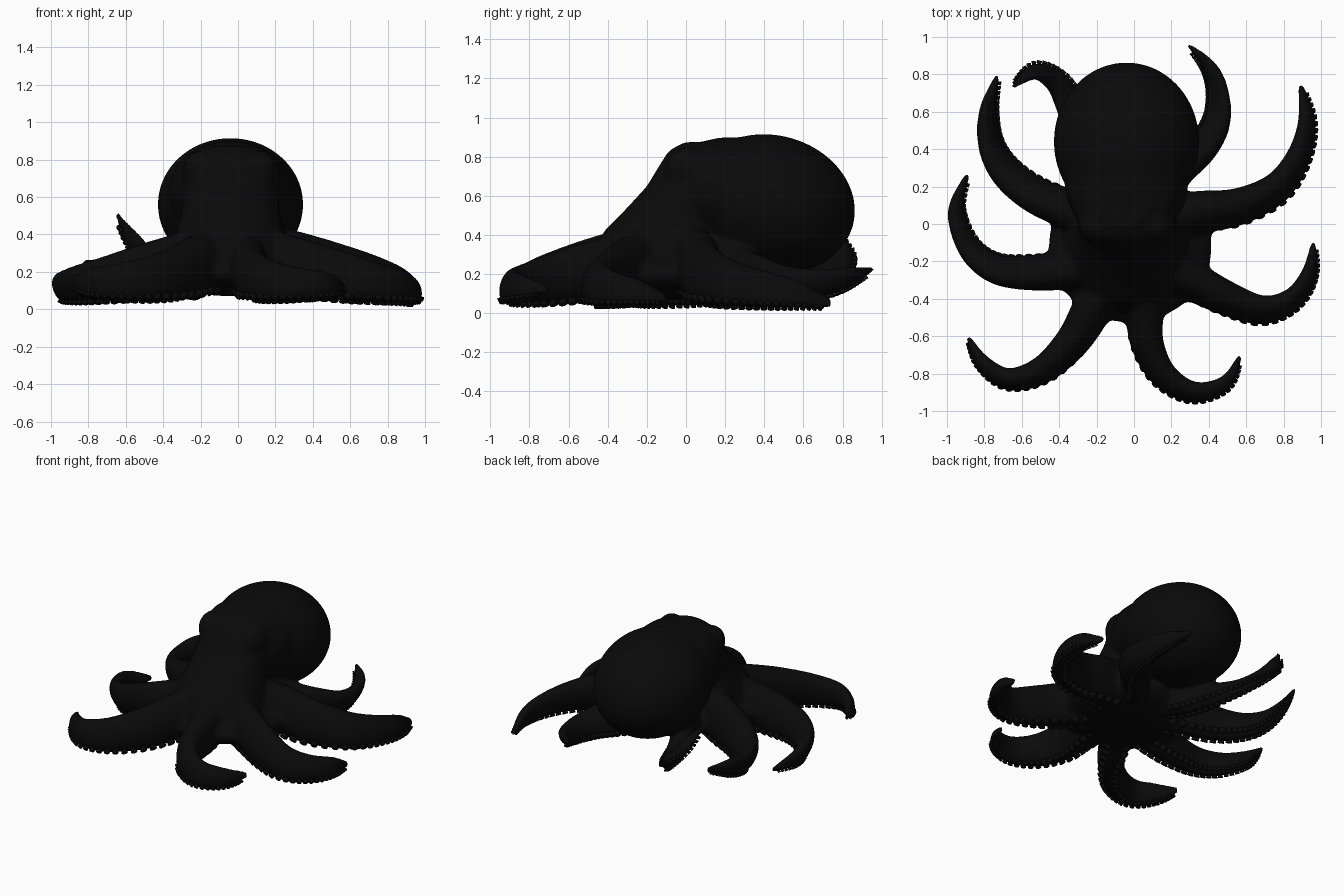
import bpy, bmesh, math
from mathutils import Vector, Matrix

cube = bpy.data.objects.get("Cube")
if cube:
    bpy.data.objects.remove(cube, do_unlink=True)

skin = bpy.data.materials.new("black_skin")
skin.use_nodes = True
COLOUR = (0.003, 0.003, 0.003, 1)
skin.diffuse_color = COLOUR
shader = skin.node_tree.nodes["Principled BSDF"]
shader.inputs["Base Color"].default_value = COLOUR
shader.inputs["Roughness"].default_value = 0.8

MID_X = -0.04
UP = Vector((0, 0, 1))


def make_object(name, bm):
    bmesh.ops.recalc_face_normals(bm, faces=bm.faces)
    for face in bm.faces:
        face.smooth = True
    mesh = bpy.data.meshes.new(name)
    bm.to_mesh(mesh)
    bm.free()
    mesh.materials.append(skin)
    obj = bpy.data.objects.new(name, mesh)
    bpy.context.collection.objects.link(obj)
    return obj


def loft(bm, rings):
    loops = [[bm.verts.new(p) for p in ring] for ring in rings]
    for a, b in zip(loops, loops[1:]):
        for i in range(len(a)):
            j = (i + 1) % len(a)
            bm.faces.new((a[i], a[j], b[j], b[i]))
    bm.faces.new(loops[0][::-1])
    bm.faces.new(loops[-1])


def ellipse(centre, u, v, sides=24):
    angles = [math.tau * i / sides for i in range(sides)]
    return [centre + u * math.cos(a) + v * math.sin(a) for a in angles]


def ellipsoid(bm, centre, radii, rotation=Matrix()):
    matrix = Matrix.Translation(centre) @ rotation @ Matrix.Diagonal((*radii, 1))
    bmesh.ops.create_uvsphere(bm, u_segments=40, v_segments=24, radius=1, matrix=matrix)


def spline(values, t):
    """Catmull-Rom through evenly spaced values, t from 0 to 1."""
    last = len(values) - 1
    i = min(int(t * last), last - 1)
    f = t * last - i
    p1, p2 = values[i], values[i + 1]
    p0 = values[i - 1] if i else p1 * 2 - p2
    p3 = values[i + 2] if i + 2 <= last else p2 * 2 - p1
    return (p1 * 2 + (p2 - p0) * f + (p0 * 2 - p1 * 5 + p2 * 4 - p3) * f ** 2
            + (p1 * 3 - p0 - p2 * 3 + p3) * f ** 3) * 0.5


# Arms: plan path, tip lift, roll of the sucker side (positive is rightwards), girth
RADII = [0.13, 0.115, 0.097, 0.077, 0.06, 0.043, 0.014]
ARMS = {
    "front_right": ([(-.1, -.25), (-.22, -.45), (-.33, -.63), (-.49, -.78),
                     (-.67, -.83), (-.81, -.74), (-.89, -.6)], 0.1, -12, 0.95),
    "front_left": ([(0, -.25), (.05, -.45), (.07, -.64), (.16, -.81),
                    (.32, -.9), (.49, -.85), (.57, -.7)], 0.08, 15, 0.9),
    "side_left": ([(.1, -.2), (.3, -.3), (.5, -.4), (.69, -.46),
                   (.85, -.4), (.94, -.26), (.96, -.09)], 0.03, 18, 0.93),
    "rear_left": ([(.1, 0), (.33, .06), (.55, .09), (.76, .19),
                   (.88, .36), (.925, .55), (.89, .75)], 0, 20, 1),
    "inner_left": ([(.1, .1), (.22, .27), (.36, .4), (.44, .53),
                    (.455, .68), (.41, .83), (.29, .96)], 0.19, -30, 0.8),
    "side_right": ([(-.15, -.2), (-.35, -.24), (-.55, -.26), (-.74, -.24),
                    (-.88, -.13), (-.95, .07), (-.89, .27)], 0.03, 20, 0.95),
    "rear_right": ([(-.15, 0), (-.35, .08), (-.54, .16), (-.69, .28),
                    (-.77, .43), (-.78, .61), (-.73, .8)], 0.2, 25, 0.95),
    "inner_right": ([(-.1, .1), (-.2, .28), (-.27, .46), (-.345, .64),
                     (-.42, .76), (-.53, .81), (-.65, .73)], 0.48, 45, 0.75),
}


def tallness(t):
    """Height of an arm's section against its width."""
    return 1.4 + 0.55 * t


def arm_frame(arm, t):
    """Centre, sideways axis, sucker axis and radius of an arm at t."""
    path, lift, roll, girth = arm

    def centre(s):
        xy = spline([Vector(p) for p in path], s)
        half = tallness(s) * girth * spline(RADII, s)
        return Vector((xy.x, xy.y, 0.018 + half + 0.09 * (1 - s) ** 3 + lift * s ** 3.5))

    ahead = (centre(min(t + 0.01, 1)) - centre(max(t - 0.01, 0))).normalized()
    side = ahead.cross(UP).normalized()
    top = side.cross(ahead)
    a = math.radians(roll) * min(1, t * 2)
    under = side * math.sin(a) - top * math.cos(a)
    across = side * math.cos(a) + top * math.sin(a)
    return centre(t), across, under, girth * spline(RADII, t)


body = bmesh.new()
for arm in ARMS.values():
    rings = []
    for i in range(49):
        c, across, under, r = arm_frame(arm, i / 48)
        rings.append(ellipse(c, across * r, under * r * tallness(i / 48)))
    loft(body, rings)

# Mantle sack, its slope into the head, and the web that joins the arms
ellipsoid(body, (MID_X, 0.44, 0.56), (0.39, 0.43, 0.35),
          Matrix.Rotation(math.radians(-15), 4, "X"))
ellipsoid(body, (MID_X, 0.22, 0.63), (0.33, 0.33, 0.27))
ellipsoid(body, (MID_X + 0.02, -0.12, 0.2), (0.44, 0.41, 0.13))

# Head and neck: height, front, back, half width
HEAD = [(.13, -.42, .16, .3), (.3, -.47, .18, .33), (.42, -.42, .2, .29),
        (.53, -.31, .2, .26), (.65, -.2, .3, .26), (.75, -.14, .35, .27),
        (.83, -.09, .4, .23), (.875, -.01, .38, .13)]
loft(body, [ellipse(Vector((MID_X, (front + back) / 2, z)),
                    Vector((half, 0, 0)), Vector((0, (back - front) / 2, 0)), 40)
            for z, front, back, half in HEAD])

# Brow bulges
for s in (-1, 1):
    ellipsoid(body, (MID_X + s * 0.165, 0, 0.735), (0.09, 0.11, 0.115))

skin_body = make_object("octopus_body", body)
remesh = skin_body.modifiers.new("blend", "REMESH")
remesh.mode = "VOXEL"
remesh.voxel_size = 0.014
remesh.use_smooth_shade = True
smooth = skin_body.modifiers.new("soften", "SMOOTH")
smooth.factor = 0.5
smooth.iterations = 20

# Eyes: flattened domes facing outwards and forwards
for s, label in ((1, "left"), (-1, "right")):
    eye = bmesh.new()
    turn = Matrix.Rotation(s * math.radians(55), 4, "Z")
    ellipsoid(eye, (MID_X + s * 0.205, -0.035, 0.725), (0.078, 0.035, 0.078), turn)
    make_object(label + "_eye", eye)

# Suckers: two rows of short cups under every arm
for name, arm in ARMS.items():
    cups = bmesh.new()
    t = 0.12
    while t < 0.96:
        c, across, under, r = arm_frame(arm, t)
        size = 0.007 + 0.19 * r
        tall = tallness(t)
        for s in (-1, 1):
            a = s * math.radians(32)
            spot = c + across * r * math.sin(a) + under * r * tall * math.cos(a)
            out = (across * math.sin(a) * tall + under * math.cos(a)).normalized()
            turn = out.to_track_quat("Z", "Y").to_matrix().to_4x4()
            bmesh.ops.create_cone(cups, cap_ends=True, segments=12, radius1=size * 0.8,
                                  radius2=size, depth=size * 1.3,
                                  matrix=Matrix.Translation(spot) @ turn)
        t += size * 1.8
    make_object(name + "_suckers", cups)
